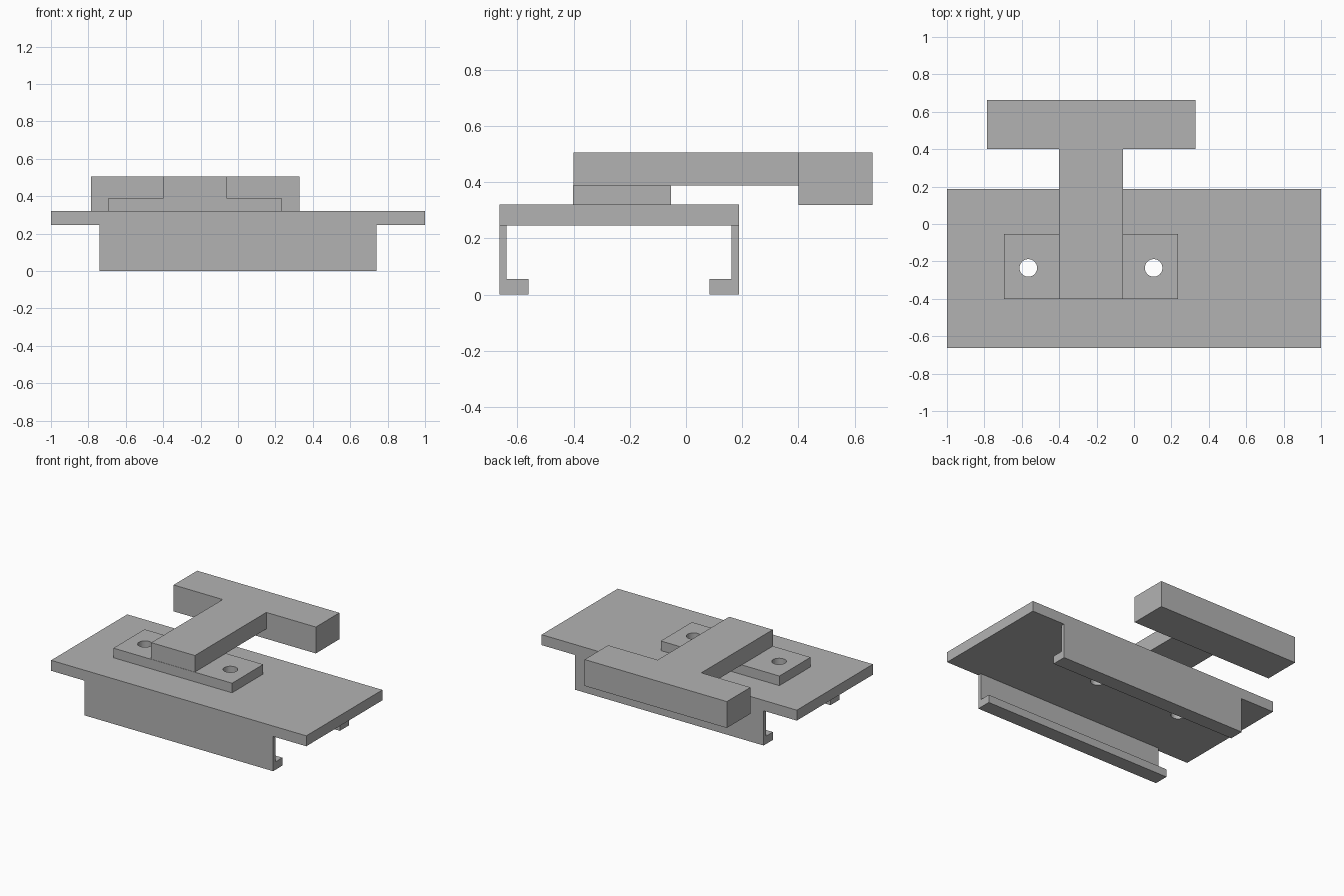
import bpy
import bmesh
from mathutils import Vector

default = bpy.data.objects.get("Cube")
if default:
    bpy.data.objects.remove(default, do_unlink=True)

# One plain grey for everything
COLOUR = (0.45, 0.45, 0.45, 1.0)
grey = bpy.data.materials.new("plain_grey")
grey.use_nodes = True
grey.diffuse_color = COLOUR
grey.node_tree.nodes["Principled BSDF"].inputs["Base Color"].default_value = COLOUR


def prism(name, outline, direction):
    """Extrude a closed outline of 3D points along a direction."""
    bm = bmesh.new()
    face = bm.faces.new([bm.verts.new(p) for p in outline])
    moved = bmesh.ops.extrude_face_region(bm, geom=[face])["geom"]
    verts = [v for v in moved if isinstance(v, bmesh.types.BMVert)]
    bmesh.ops.translate(bm, verts=verts, vec=Vector(direction))
    bmesh.ops.recalc_face_normals(bm, faces=bm.faces)
    mesh = bpy.data.meshes.new(name)
    bm.to_mesh(mesh)
    bm.free()
    mesh.materials.append(grey)
    obj = bpy.data.objects.new(name, mesh)
    bpy.context.collection.objects.link(obj)
    return obj


def box(name, x, y, z):
    """Box from (low, high) ranges."""
    outline = [(x[0], y[0], z[0]), (x[1], y[0], z[0]),
               (x[1], y[1], z[0]), (x[0], y[1], z[0])]
    return prism(name, outline, (0, 0, z[1] - z[0]))


# Base plate and the raised mounting pad
FRONT, BACK = -0.664, 0.188
plate = box("base_plate", (-1, 1), (FRONT, BACK), (0.246, 0.32))
pad = box("mounting_pad", (-0.695, 0.235), (-0.402, -0.053), (0.32, 0.388))

# Screw holes through pad and plate
for side, x in (("right", -0.565), ("left", 0.105)):
    bpy.ops.mesh.primitive_cylinder_add(
        vertices=48, radius=0.047, depth=0.4, location=(x, -0.235, 0.3))
    cutter = bpy.context.object
    cutter.name = side + "_hole_cutter"
    cutter.data.materials.append(grey)
    cutter.hide_render = True
    cutter.hide_set(True)
    cutter.display_type = 'WIRE'
    for part in (plate, pad):
        mod = part.modifiers.new(side + "_hole", 'BOOLEAN')
        mod.operation = 'DIFFERENCE'
        mod.solver = 'EXACT'
        mod.object = cutter

# Hanging side rails with inward-turned feet
RAIL = 0.74
section = [(0, 0), (0.104, 0), (0.104, 0.056), (0.026, 0.056),
           (0.026, 0.246), (0, 0.246)]
for name, start, inward in (("front_rail", FRONT, 1), ("back_rail", BACK, -1)):
    outline = [(-RAIL, start + inward * d, z) for d, z in section]
    prism(name, outline, (2 * RAIL, 0, 0))

# T-shaped handle: arm over the pad and a deeper crossbar behind
box("handle_arm", (-0.40, -0.058), (-0.40, 0.40), (0.388, 0.505))
box("handle_crossbar", (-0.785, 0.33), (0.40, 0.664), (0.318, 0.505))
